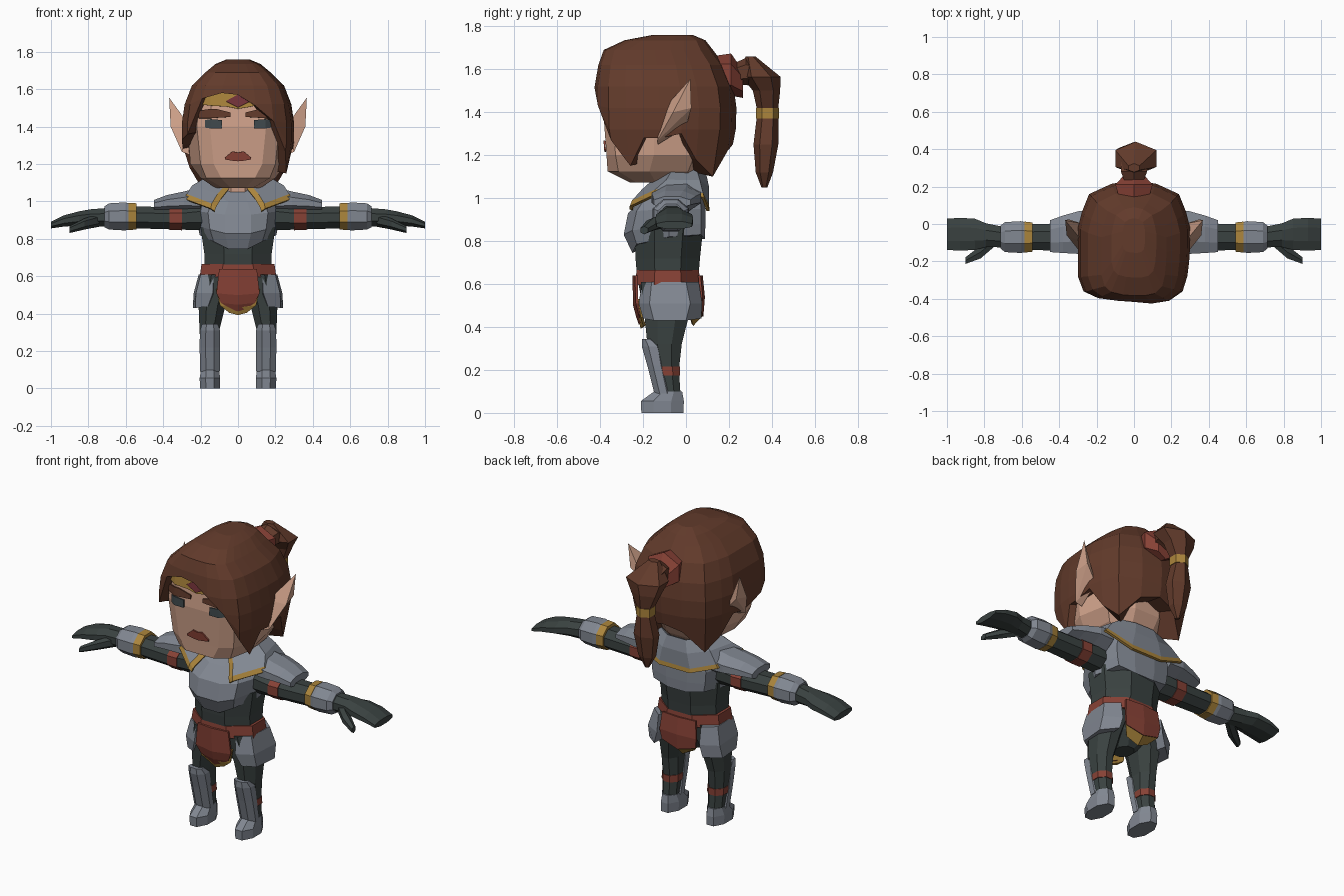
import bpy, bmesh, math

def material(name, rgb):
    m = bpy.data.materials.new(name)
    m.diffuse_color = (*rgb, 1)
    return m

HAIR = material("brown_hair", (.122, .043, .024))
SKIN = material("skin", (.63, .36, .255))
STEEL = material("steel", (.22, .243, .285))
CLOTH = material("dark_cloth", (.042, .054, .052))
RED = material("red_cloth", (.24, .053, .036))
GOLD = material("gold", (.41, .235, .045))
EYE = material("slate_eye", (.05, .066, .072))
GEM = material("gem", (.18, .033, .043))

def finish(name, bm, mats, thick=0):
    bmesh.ops.remove_doubles(bm, verts=bm.verts, dist=.0005)
    bmesh.ops.recalc_face_normals(bm, faces=bm.faces)
    me = bpy.data.meshes.new(name)
    bm.to_mesh(me)
    bm.free()
    for m in mats:
        me.materials.append(m)
    ob = bpy.data.objects.new(name, me)
    bpy.context.collection.objects.link(ob)
    if thick:
        mod = ob.modifiers.new("thickness", 'SOLIDIFY')
        mod.thickness = thick
        mod.offset = 0
    return ob

def grid(name, rows, mat, closed=False, caps=(False, False), thick=0, mat2=None, rule=None):
    """Surface through rows of points; rule(i, j) picks the second material."""
    bm = bmesh.new()
    vs = [[bm.verts.new(p) for p in r] for r in rows]
    n = len(rows[0])
    for i in range(len(rows) - 1):
        for j in range(n if closed else n - 1):
            k = (j + 1) % n
            f = bm.faces.new((vs[i][j], vs[i][k], vs[i + 1][k], vs[i + 1][j]))
            if rule and rule(i, j):
                f.material_index = 1
    if caps[0]:
        bm.faces.new(vs[0])
    if caps[1]:
        bm.faces.new(vs[-1])
    return finish(name, bm, [mat, mat2] if mat2 else [mat], thick)

def tube(name, axis, rings, mat, side=1, n=8):
    """Rings (position, centre a, centre b, radius a, radius b) along an axis."""
    rows = []
    for t, a, b, ra, rb in rings:
        row = []
        for i in range(n):
            w = 2 * math.pi * (i + .5) / n
            k = 1 / math.cos(math.pi / n)
            u, v = a + ra * k * math.cos(w), b + rb * k * math.sin(w)
            p = {'x': (t, u, v), 'y': (u, t, v), 'z': (u, v, t)}[axis]
            row.append((p[0] * side, p[1], p[2]))
        rows.append(row)
    return grid(name, rows, mat, True, (True, True))

def both(half):
    """Half outline from front to back, joined to its mirror image."""
    return list(half) + [(-x, y, z) for x, y, z in reversed(half)]

def lerp(table, z):
    for a, b in zip(table, table[1:]):
        if a[0] >= z >= b[0]:
            t = (a[0] - z) / (a[0] - b[0])
            return [p + (q - p) * t for p, q in zip(a, b)]
    return table[0] if z > table[0][0] else table[-1]

# Head and neck
head = [
    (1.072, [(.04, -.26), (.08, -.23), (.12, -.14), (.11, 0), (.05, .03)]),
    (1.125, [(.09, -.365), (.17, -.315), (.20, -.17), (.18, .01), (.07, .07)]),
    (1.20, [(.13, -.37), (.20, -.328), (.255, -.15), (.22, .04), (.08, .11)]),
    (1.40, [(.15, -.385), (.22, -.343), (.27, -.15), (.22, .06), (.10, .12)]),
    (1.60, [(.14, -.37), (.20, -.32), (.22, -.15), (.18, .03), (.08, .08)])]
grid("head", [both([(x, y, z) for x, y in h]) for z, h in head], SKIN, True, (True, True))
tube("neck", 'z', [(1.0, 0, -.05, .09, .085), (1.13, 0, -.06, .09, .085)], SKIN)

# Thin plates laid on the face: columns of (x, top, bottom)
def face_plate(name, cols, mat, lift=.005, side=1):
    def pt(x, z):
        front = -.37 - .075 * (z - 1.2) if z < 1.4 else -.385 + .075 * (z - 1.4)
        return (x * side, front + max(0, abs(x) - .145) * .6 - lift, z)
    grid(name, [[pt(x, t) for x, t, b in cols], [pt(x, b) for x, t, b in cols]], mat, thick=.008)

for s in (1, -1):
    face_plate("eye", [(.085, 1.435, 1.39), (.145, 1.44, 1.39), (.175, 1.435, 1.395)], EYE, side=s)
    face_plate("brow", [(.04, 1.475, 1.452), (.12, 1.495, 1.447), (.145, 1.495, 1.445),
                        (.21, 1.485, 1.445)], HAIR, .007, s)
face_plate("lips", [(-.07, 1.235, 1.225), (-.03, 1.268, 1.218), (0, 1.262, 1.215),
                    (.03, 1.268, 1.218), (.07, 1.235, 1.225)], RED)
face_plate("tiara", [(-.21, 1.55, 1.52), (-.145, 1.575, 1.512), (-.06, 1.585, 1.507),
                     (0, 1.60, 1.495), (.06, 1.585, 1.505), (.12, 1.57, 1.52)], GOLD, .009)
face_plate("tiara_gem", [(-.062, 1.538, 1.534), (0, 1.572, 1.503), (.062, 1.538, 1.534)], GEM, .016)

# Hair cap: outline columns (x, y, lower edge)
outline = [(0, -.425, 1.57), (.10, -.425, 1.51), (.19, -.41, 1.43), (.26, -.36, 1.27),
           (.285, -.28, 1.15), (.295, -.2, 1.28), (.30, -.12, 1.28), (.30, -.02, 1.30),
           (.28, .06, 1.18), (.24, .16, 1.10), (.12, .215, 1.22), (0, .235, 1.25),
           (-.12, .215, 1.22), (-.24, .16, 1.10), (-.28, .06, 1.18), (-.30, -.02, 1.30),
           (-.30, -.12, 1.28), (-.30, -.2, 1.30), (-.30, -.28, 1.33), (-.27, -.36, 1.36),
           (-.21, -.40, 1.55), (-.1, -.42, 1.58)]
swell = [(1.76, .20, .28, -.06), (1.735, .40, .57, -.095), (1.69, .58, .77, -.125),
         (1.62, .82, .89, -.11), (1.52, .95, .98, -.097), (1.42, 1, 1, -.09),
         (1.32, 1, .99, -.09), (1.10, .88, .86, -.09)]
rows = []
for level in [r[0] for r in swell] + [0]:
    row = []
    for x, y, low in outline:
        z = max(level, low)
        _, sx, sy, cy = lerp(swell, z)
        k = .6 if level == 0 else 1
        row.append((x * sx * k, cy + (y + .09) * sy * k, z + (.02 if level == 0 else 0)))
    rows.append(row)
grid("hair", rows, HAIR, True, (True, False))

# Ponytail with tie and clasp
tube("hair_tie", 'y', [(.11, 0, 1.59, .07, .06), (.21, 0, 1.575, .10, .085),
                       (.265, 0, 1.53, .05, .055)], RED, n=6)
tube("ponytail_root", 'y', [(.20, 0, 1.57, .04, .04), (.28, 0, 1.59, .07, .055),
                            (.36, 0, 1.57, .07, .05)], HAIR, n=6)
tube("ponytail_top", 'z', [(1.41, 0, .38, .04, .042), (1.50, 0, .375, .08, .055),
                           (1.565, .01, .35, .11, .078), (1.66, 0, .30, .03, .02)], HAIR, n=6)
tube("ponytail_clasp", 'z', [(1.37, 0, .38, .045, .046), (1.42, 0, .38, .045, .046)], GOLD, n=6)
tube("ponytail_end", 'z', [(1.05, 0, .365, .01, .012), (1.12, 0, .365, .045, .035),
                           (1.25, 0, .372, .065, .05), (1.375, 0, .38, .04, .044)], HAIR, n=6)

# Torso, breastplate, pelvis and belt
tube("waist", 'z', [(.60, 0, -.085, .18, .14), (.72, 0, -.085, .18, .15),
                    (.86, 0, -.08, .2, .16)], CLOTH)
plate = [
    [(.05, -.25, .745), (.13, -.23, .785), (.205, -.08, .82), (.165, .07, .83), (.06, .088, .81)],
    [(.07, -.29, .83), (.15, -.25, .85), (.215, -.08, .87), (.175, .07, .88), (.07, .09, .87)],
    [(.07, -.27, .93), (.16, -.23, .94), (.23, -.08, .95), (.18, .07, .95), (.07, .09, .95)],
    [(.05, -.2, 1.0), (.13, -.17, 1.03), (.2, -.06, 1.05), (.15, .065, 1.06), (.06, .08, 1.06)],
    [(.04, -.14, 1.05), (.08, -.12, 1.07), (.11, -.05, 1.09), (.09, .04, 1.09), (.04, .06, 1.09)]]
grid("breastplate", [both(r) for r in plate], STEEL, True, (True, True))
tube("pelvis", 'z', [(.42, 0, -.085, .05, .06), (.49, 0, -.085, .13, .115),
                     (.62, 0, -.085, .19, .14)], CLOTH)
tube("belt", 'z', [(.595, 0, -.085, .205, .152), (.665, 0, -.085, .195, .145)], RED)

# Shoulder mantle, open at the front, with gold trim
mantle = [
    [(.05, -.155, 1.065), (.07, -.15, 1.08), (.155, -.06, 1.13), (.13, .045, 1.13), (.06, .085, 1.12)],
    [(.09, -.205, 1.015), (.11, -.20, 1.035), (.24, -.09, 1.08), (.2, .06, 1.08), (.08, .1, 1.05)],
    [(.12, -.25, .965), (.14, -.245, .985), (.27, -.14, 1.035), (.25, .075, 1.02), (.1, .10, .965)],
    [(.125, -.255, .945), (.145, -.255, .96), (.285, -.145, 1.012), (.265, .08, 1.0), (.1, .103, .94)]]
grid("mantle", [both(r) for r in mantle], STEEL, thick=.015, mat2=GOLD,
     rule=lambda i, j: i == 2 or j in (0, 8))

# Loincloth panels with gold hems: rows of (z, half width, y, edge rise)
def panel(name, rows, mat, bulge):
    grid(name, [[(-w, y, z + rise), (0, y + bulge, z), (w, y, z + rise)]
                for z, w, y, rise in rows], mat, thick=.012)

panel("front_cloth", [(.64, .10, -.232, 0), (.50, .115, -.228, .01), (.45, .09, -.215, .01),
                      (.415, .04, -.203, .012)], RED, -.012)
panel("front_cloth_hem", [(.52, .118, -.218, .01), (.435, .095, -.205, .01),
                          (.395, .045, -.193, .012)], GOLD, -.012)
panel("back_cloth", [(.64, .11, .062, 0), (.54, .12, .072, 0), (.45, .11, .065, .03)], RED, .01)
panel("back_cloth_hem", [(.455, .112, .063, .03), (.41, .07, .02, .035)], GOLD, .01)

for s in (1, -1):
    # Ear
    bm = bmesh.new()
    for x, y, z in [(.26, -.13, 1.25), (.27, -.1, 1.42), (.27, 0, 1.33), (.368, .02, 1.555),
                    (.36, -.06, 1.40), (.35, .025, 1.42), (.30, -.135, 1.265)]:
        bm.verts.new((x * s, y, z))
    bmesh.ops.convex_hull(bm, input=bm.verts)
    finish("ear", bm, [SKIN])
    # Shoulder and arm
    tube("pauldron", 'x', [(.20, -.04, 1.005, .11, .07), (.29, -.045, 1.0, .115, .053),
                           (.38, -.055, .992, .10, .042), (.45, -.065, .98, .085, .028)], STEEL, s)
    tube("upper_arm", 'x', [(.16, -.07, .92, .07, .075), (.32, -.07, .91, .075, .06),
                            (.57, -.07, .915, .068, .058)], CLOTH, s)
    tube("arm_band", 'x', [(.30, -.07, .911, .08, .065), (.365, -.07, .911, .079, .064)], RED, s)
    tube("bracer_trim", 'x', [(.543, -.07, .92, .078, .07), (.585, -.07, .92, .083, .073)], GOLD, s)
    tube("bracer", 'x', [(.58, -.07, .92, .08, .07), (.605, -.07, .92, .085, .075),
                         (.69, -.07, .92, .08, .07), (.715, -.07, .918, .06, .055)], STEEL, s)
    tube("hand", 'x', [(.70, -.07, .915, .055, .05), (.79, -.06, .914, .063, .044),
                       (.85, -.055, .909, .083, .038), (.93, -.055, .896, .088, .03),
                       (1.0, -.055, .874, .083, .018)], CLOTH, s)
    tube("thumb", 'x', [(.74, -.085, .90, .03, .03), (.82, -.15, .88, .034, .026),
                        (.90, -.195, .85, .018, .016)], CLOTH, s, 6)
    # Leg, greave and boot
    tube("leg", 'z', [(.08, .15, -.075, .045, .05), (.2, .15, -.09, .05, .057),
                      (.32, .152, -.1, .054, .08), (.45, .138, -.09, .073, .103),
                      (.61, .1, -.085, .1, .125)], CLOTH, s)
    tube("leg_band", 'z', [(.175, .15, -.084, .053, .056), (.215, .15, -.088, .053, .06)], RED, s)
    tube("greave", 'z', [(.09, .15, -.105, .053, .042), (.22, .15, -.135, .055, .045),
                         (.31, .15, -.153, .054, .053), (.345, .15, -.18, .042, .026)], STEEL, s)
    tube("boot", 'z', [(0, .15, -.11, .053, .098), (.055, .15, -.11, .055, .10),
                       (.10, .15, -.083, .048, .065)], STEEL, s)
    # Hip guard, a solid block hugging the thigh
    hip = [[(.13, -.205, .61), (.20, -.16, .61), (.21, 0, .61), (.14, .06, .61), (.10, -.08, .61)],
           [(.135, -.22, .51), (.225, -.17, .51), (.237, .02, .51), (.14, .075, .51), (.10, -.08, .51)],
           [(.16, -.2, .44), (.228, -.15, .43), (.242, 0, .43), (.16, .072, .44), (.14, -.08, .45)]]
    grid("hip_guard", [[(x * s, y, z) for x, y, z in r] for r in hip], STEEL, True, (True, True))
